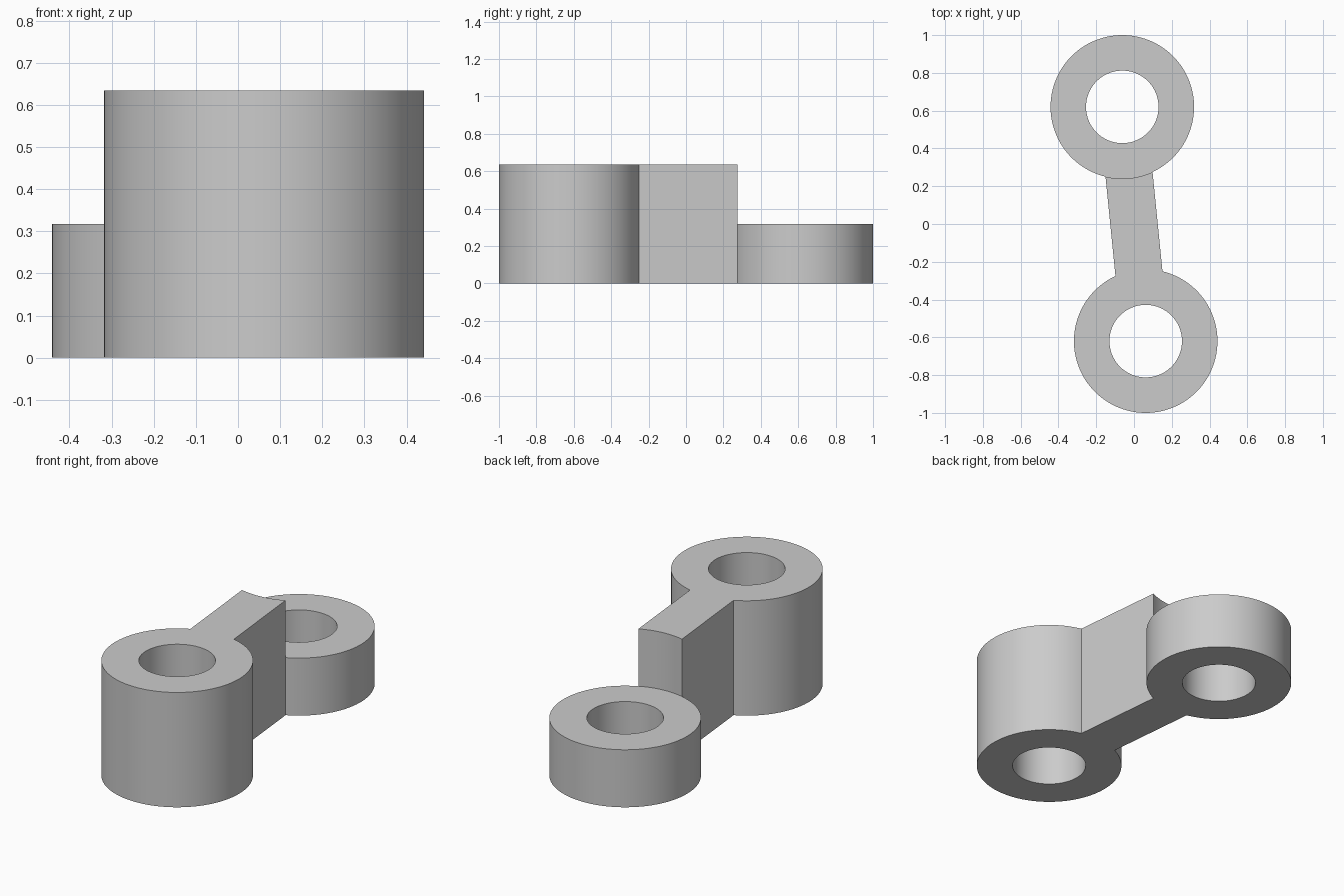
import bpy, bmesh, math
from mathutils import Matrix

if "Cube" in bpy.data.objects:
    bpy.data.objects.remove(bpy.data.objects["Cube"], do_unlink=True)

OUTER, BORE, HALF_ARM = 0.38, 0.192, 0.125
TALL, LOW = 0.635, 0.318
CX, CY = 0.062, 0.62
REACH = math.hypot(CX, CY)

# Ring angles, measured from the side facing the arm; the first ones span the arm
ARC, REST = 12, 96
a = math.asin(HALF_ARM / OUTER)
angles = [-a + 2 * a * i / ARC for i in range(ARC)]
angles += [a + (2 * math.pi - 2 * a) * i / REST for i in range(REST)]


def plan(side, radius, i):
    """Plan point on a ring; side -1 is the front boss, +1 the rear one."""
    t = angles[i % len(angles)]
    return (round(radius * math.sin(t), 5),
            round(side * (REACH - radius * math.cos(t)), 5))


# Plan cells with a height each: two rings and the arm between them
cells = []
for side, height in ((-1, TALL), (1, LOW)):
    for i in range(len(angles)):
        cells.append(([plan(side, BORE, i), plan(side, OUTER, i),
                       plan(side, OUTER, i + 1), plan(side, BORE, i + 1)], height))
for i in range(ARC):
    cells.append(([plan(-1, OUTER, i), plan(-1, OUTER, i + 1),
                   plan(1, OUTER, i + 1), plan(1, OUTER, i)], TALL))

# Wind every cell counter-clockwise
for pts, height in cells:
    area = sum(p[0] * q[1] - q[0] * p[1] for p, q in zip(pts, pts[1:] + pts[:1]))
    if area < 0:
        pts.reverse()

bm = bmesh.new()
verts = {}


def vert(p, z):
    if (p, z) not in verts:
        verts[p, z] = bm.verts.new((p[0], p[1], z))
    return verts[p, z]


# Tops, undersides, and walls wherever neighbouring heights differ
edge_height = {(p, q): h for pts, h in cells for p, q in zip(pts, pts[1:] + pts[:1])}
for pts, height in cells:
    bm.faces.new([vert(p, height) for p in pts])
    bm.faces.new([vert(p, 0) for p in reversed(pts)])
    for p, q in zip(pts, pts[1:] + pts[:1]):
        low = edge_height.get((q, p), 0)
        if low < height:
            bm.faces.new([vert(p, low), vert(q, low), vert(q, height), vert(p, height)])

# Swing the link to its slanted position
bmesh.ops.transform(bm, verts=bm.verts, matrix=Matrix.Rotation(math.atan2(CX, CY), 4, 'Z'))
mesh = bpy.data.meshes.new("link_arm")
bm.to_mesh(mesh)
bm.free()
link = bpy.data.objects.new("link_arm", mesh)
bpy.context.collection.objects.link(link)

# Plain grey finish
grey = bpy.data.materials.new("light_grey")
grey.use_nodes = True
colour = (0.6, 0.6, 0.6, 1)
grey.diffuse_color = colour
for node in grey.node_tree.nodes:
    if node.type == 'BSDF_PRINCIPLED':
        node.inputs["Base Color"].default_value = colour
mesh.materials.append(grey)

bpy.ops.object.select_all(action='DESELECT')
link.select_set(True)
bpy.context.view_layer.objects.active = link
bpy.ops.object.shade_smooth_by_angle(angle=math.radians(30))
